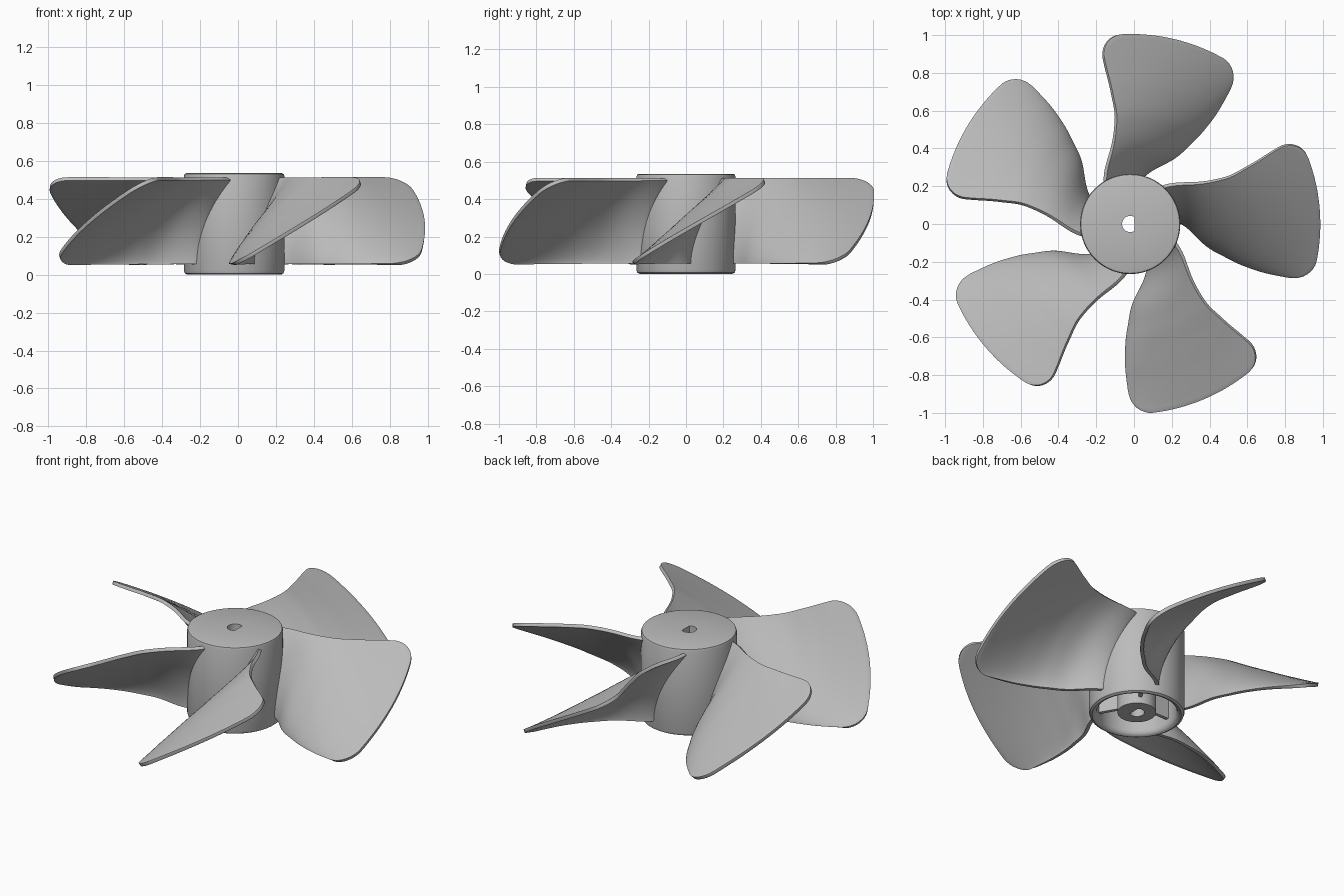
import bpy, bmesh, math
from math import cos, sin, radians, sqrt

if "Cube" in bpy.data.objects:
    bpy.data.objects.remove(bpy.data.objects["Cube"], do_unlink=True)

CENTRE = (-0.02, 0, 0)
HUB_R, TIP_R, ROOT_R = 0.265, 1.005, 0.25
BLADES, RIBS = 5, 3

grey = bpy.data.materials.new("grey plastic")
grey.use_nodes = True
GREY = (0.5, 0.5, 0.5, 1)
grey.diffuse_color = GREY
grey.node_tree.nodes["Principled BSDF"].inputs["Base Color"].default_value = GREY


def add_object(name, bm, smooth_angle=35):
    bmesh.ops.recalc_face_normals(bm, faces=bm.faces)
    mesh = bpy.data.meshes.new(name)
    bm.to_mesh(mesh)
    bm.free()
    mesh.materials.append(grey)
    obj = bpy.data.objects.new(name, mesh)
    bpy.context.collection.objects.link(obj)
    obj.location = CENTRE
    bpy.ops.object.select_all(action="DESELECT")
    obj.select_set(True)
    bpy.context.view_layer.objects.active = obj
    bpy.ops.object.shade_smooth_by_angle(angle=radians(smooth_angle))
    return obj


def grid_faces(bm, rows, closed=False):
    """Join neighbouring rows of vertices with quads."""
    pairs = list(zip(rows, rows[1:]))
    if closed:
        pairs.append((rows[-1], rows[0]))
    for a, b in pairs:
        n = len(a)
        for i in range(n if closed else n - 1):
            j = (i + 1) % n
            bm.faces.new((a[i], a[j], b[j], b[i]))


# Hub: hollow cup with a central boss and a D-shaped shaft hole
BORE, FLAT = 0.043, 0.022
profile = [(BORE, 0.535), (0.25, 0.535), (0.261, 0.531), (HUB_R, 0.52),
           (HUB_R, 0.022), (0.26, 0.007), (0.247, 0), (0.236, 0.003),
           (0.225, 0.013), (0.22, 0.03), (0.22, 0.49), (0.107, 0.49),
           (0.107, 0.015), (BORE, 0.015)]
bm = bmesh.new()
rows = []
SEGMENTS = 96
for k in range(SEGMENTS):
    a = math.tau * k / SEGMENTS
    rows.append([bm.verts.new((min(r * cos(a), FLAT) if r == BORE else r * cos(a),
                               r * sin(a), z)) for r, z in profile])
grid_faces(bm, rows, closed=True)
add_object("hub", bm)

# Ribs between the boss and the hub wall
for k in range(RIBS):
    bm = bmesh.new()
    bmesh.ops.create_cube(bm, size=1)
    bmesh.ops.scale(bm, vec=(0.14, 0.02, 0.44), verts=bm.verts)
    bmesh.ops.translate(bm, vec=(0.165, 0, 0.275), verts=bm.verts)
    rib = add_object(f"hub_rib_{k + 1}", bm)
    rib.rotation_euler.z = math.tau * (k + 0.5) / RIBS

# Blade edge angles in degrees at equal steps from root to tip
LOW_EDGE = [5, -13.5, -18.5, -19.5, -18.5, -17]
HIGH_EDGE = [50, 32.5, 26, 26, 27, 27.5]


def spline(values, u):
    """Smooth curve through evenly spaced values, u from 0 to 1."""
    p = [2 * values[0] - values[1], *values, 2 * values[-1] - values[-2]]
    x = u * (len(values) - 1)
    i = min(int(x), len(values) - 2)
    t = x - i
    a, b, c, d = p[i:i + 4]
    return b + t / 2 * (c - a + t * (2 * a - 5 * b + 4 * c - d
                                     + t * (3 * (b - c) + d - a)))


def tip_radius(s):
    """Outer radius at height fraction s, rounded at both corners."""
    k = 0.3
    e = max(0, (abs(2 * s - 1) - 1 + k) / k)
    return TIP_R - 0.12 * (1 - sqrt(max(0, 1 - e * e)))


def blade_point(s, v):
    r = ROOT_R + v * (tip_radius(s) - ROOT_R)
    u = min(1, (r - ROOT_R) / (1 - ROOT_R))
    low, high = spline(LOW_EDGE, u), spline(HIGH_EDGE, u)
    bend = 1.75 - 0.7 * u
    a = radians(low + (high - low) * s ** bend)
    return r * cos(a), r * sin(a), 0.055 + 0.45 * s


# Blades: swept, twisted sheets thickened evenly
ROWS, COLS = 36, 30
for k in range(BLADES):
    bm = bmesh.new()
    rows = []
    for i in range(ROWS + 1):
        s = (1 - cos(math.pi * i / ROWS)) / 2
        rows.append([bm.verts.new(blade_point(s, j / COLS)) for j in range(COLS + 1)])
    grid_faces(bm, rows)
    blade = add_object(f"blade_{k + 1}", bm, 50)
    blade.rotation_euler.z = math.tau * k / BLADES
    solid = blade.modifiers.new("thickness", "SOLIDIFY")
    solid.thickness = 0.02
    solid.offset = 0
    bevel = blade.modifiers.new("soft edge", "BEVEL")
    bevel.width = 0.004
    bevel.segments = 2
    bevel.limit_method = "ANGLE"
    bevel.angle_limit = radians(50)
